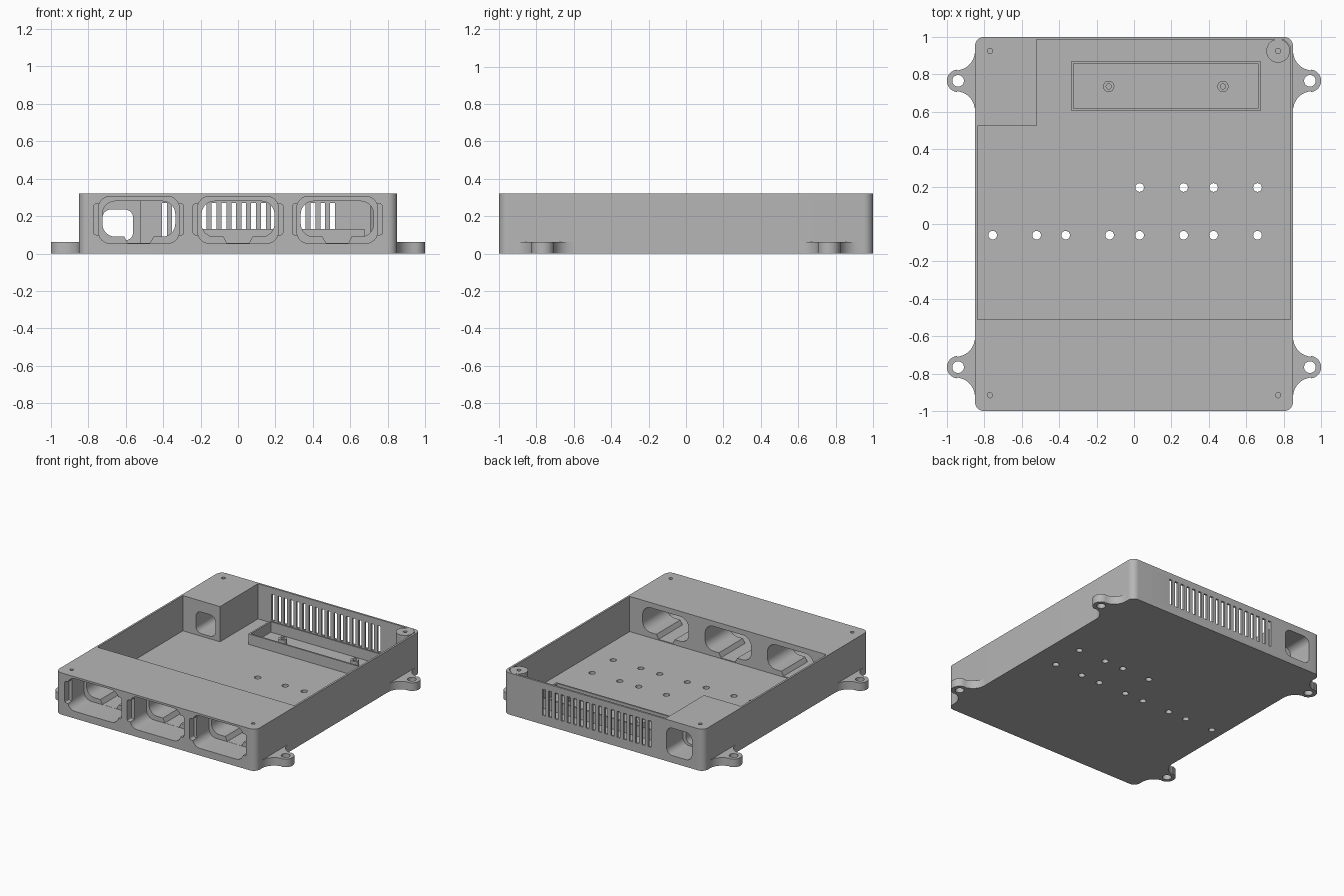
import bpy, bmesh, math
from mathutils import Vector

if "Cube" in bpy.data.objects:
    bpy.data.objects.remove(bpy.data.objects["Cube"])

grey = bpy.data.materials.new("light_grey")
grey.diffuse_color = (0.47, 0.47, 0.47, 1)
grey.use_nodes = True
grey.node_tree.nodes["Principled BSDF"].inputs["Base Color"].default_value = grey.diffuse_color


def arc(cx, cy, r, a0, a1, n=10):
    return [(cx + r * math.cos(math.radians(a0 + (a1 - a0) * i / n)),
             cy + r * math.sin(math.radians(a0 + (a1 - a0) * i / n))) for i in range(n + 1)]


def round_rect(x0, x1, y0, y1, r, n=8):
    return (arc(x1 - r, y0 + r, r, -90, 0, n) + arc(x1 - r, y1 - r, r, 0, 90, n)
            + arc(x0 + r, y1 - r, r, 90, 180, n) + arc(x0 + r, y0 + r, r, 180, 270, n))


def rect(x0, x1, y0, y1):
    return [(x0, y0), (x1, y0), (x1, y1), (x0, y1)]


def circle(x, y, r, n=32):
    return arc(x, y, r, 0, 360 - 360 / n, n - 1)


def prism(name, profile, a, b, axis='Z'):
    """Extrude a flat profile from a to b along Z (profile = x,y) or Y (profile = x,z)."""
    put = (lambda p, t: (p[0], p[1], t)) if axis == 'Z' else (lambda p, t: (p[0], t, p[1]))
    bm = bmesh.new()
    face = bm.faces.new([bm.verts.new(put(p, a)) for p in profile])
    new = bmesh.ops.extrude_face_region(bm, geom=[face])['geom']
    shift = Vector((0, 0, b - a)) if axis == 'Z' else Vector((0, b - a, 0))
    bmesh.ops.translate(bm, verts=[g for g in new if isinstance(g, bmesh.types.BMVert)], vec=shift)
    bmesh.ops.recalc_face_normals(bm, faces=bm.faces)
    mesh = bpy.data.meshes.new(name)
    bm.to_mesh(mesh)
    bm.free()
    obj = bpy.data.objects.new(name, mesh)
    bpy.context.collection.objects.link(obj)
    mesh.materials.append(grey)
    return obj


def cut(obj, profile, a, b, axis='Z'):
    cutter = prism("cutter", profile, a, b, axis)
    cutter.hide_render = True
    mod = obj.modifiers.new("cut", 'BOOLEAN')
    mod.operation = 'DIFFERENCE'
    mod.solver = 'EXACT'
    mod.object = cutter
    bpy.context.view_layer.objects.active = obj
    bpy.ops.object.modifier_apply(modifier=mod.name)
    bpy.data.objects.remove(cutter, do_unlink=True)


H, FLOOR = 0.32, 0.05

# Enclosure body with main cavity, leaving front block and rear corner block
body = prism("enclosure_body", round_rect(-0.85, 0.85, -1, 1, 0.05), 0, H)
cut(body, [(-0.835, -0.51), (0.835, -0.51), (0.835, 0.95), (0.80, 0.985),
           (-0.52, 0.985), (-0.52, 0.525), (-0.835, 0.525)], FLOOR, 0.5)

# Three front connector bays: pocket, side clip recesses, keyed through opening
for cx in (-0.53, 0, 0.53):
    cut(body, round_rect(cx - 0.215, cx + 0.215, 0.055, 0.305, 0.06), -1.1, -0.8, 'Y')
    for s in (-1, 1):
        xs = sorted((cx + s * 0.19, cx + s * 0.24))
        cut(body, round_rect(xs[0], xs[1], 0.10, 0.265, 0.012, 3), -1.1, -0.95, 'Y')
    cut(body, round_rect(cx - 0.195, cx + 0.195, 0.09, 0.28, 0.07), -0.85, -0.4, 'Y')
    cut(body, [(cx - 0.06, 0.056), (cx + 0.06, 0.056), (cx + 0.08, 0.095),
               (cx + 0.08, 0.15), (cx - 0.08, 0.15), (cx - 0.08, 0.095)], -0.85, -0.4, 'Y')

# Rear corner inlet: outer pocket and narrower passage
cut(body, round_rect(-0.75, -0.535, 0.055, 0.265, 0.05), 0.80, 1.1, 'Y')
cut(body, round_rect(-0.725, -0.56, 0.07, 0.235, 0.045), 0.4, 0.9, 'Y')

# Rear ventilation slots
for i in range(18):
    x = -0.392 + i * 0.0528
    cut(body, rect(x - 0.013, x + 0.013, 0.07, 0.27), 0.95, 1.1, 'Y')

# Floor holes
for y, xs in ((0.195, (0.03, 0.265, 0.425, 0.66)),
              (-0.06, (-0.755, -0.52, -0.365, -0.13, 0.03, 0.265, 0.425, 0.66))):
    for x in xs:
        cut(body, circle(x, y, 0.023, 24), -0.1, 0.2)

# Lid screw holes
for x, y in ((-0.77, 0.925), (-0.77, -0.915), (0.77, -0.915), (0.77, 0.925)):
    cut(body, circle(x, y, 0.014, 16), 0.2, 0.5)

# Rear right screw post
post = prism("screw_post", circle(0.77, 0.925, 0.063, 40), 0.03, H + 0.0005)
cut(post, circle(0.77, 0.925, 0.014, 16), 0.15, 0.5)

# Board tray and its standoffs
tray = prism("board_tray", rect(-0.335, 0.675, 0.605, 0.87), 0.04, 0.13)
cut(tray, rect(-0.322, 0.662, 0.618, 0.857), 0, 0.3)
for x in (-0.135, 0.475):
    standoff = prism("standoff", circle(x, 0.735, 0.03, 24), 0.04, 0.10)
    cut(standoff, circle(x, 0.735, 0.014, 16), 0.06, 0.2)

# Four mounting ears with filleted roots
lower = arc(0.955, 0.605, 0.105, 180, 95.4)
tip = arc(0.94, 0.765, 0.06, -84.6, 84.6, 20)
upper = [(x, 1.53 - y) for x, y in reversed(lower)]
ear = [(0.838, 0.605)] + lower + tip + upper + [(0.838, 0.925)]
for sx in (-1, 1):
    for sy in (-1, 1):
        obj = prism("mounting_ear", [(sx * x, sy * y) for x, y in ear], 0, 0.062)
        cut(obj, circle(sx * 0.94, sy * 0.765, 0.031), -0.1, 0.2)

# Smooth curved walls, keep crisp edges
bpy.ops.object.select_all(action='DESELECT')
for obj in bpy.context.collection.objects:
    obj.select_set(True)
bpy.context.view_layer.objects.active = body
bpy.ops.object.shade_smooth_by_angle(angle=math.radians(30))
